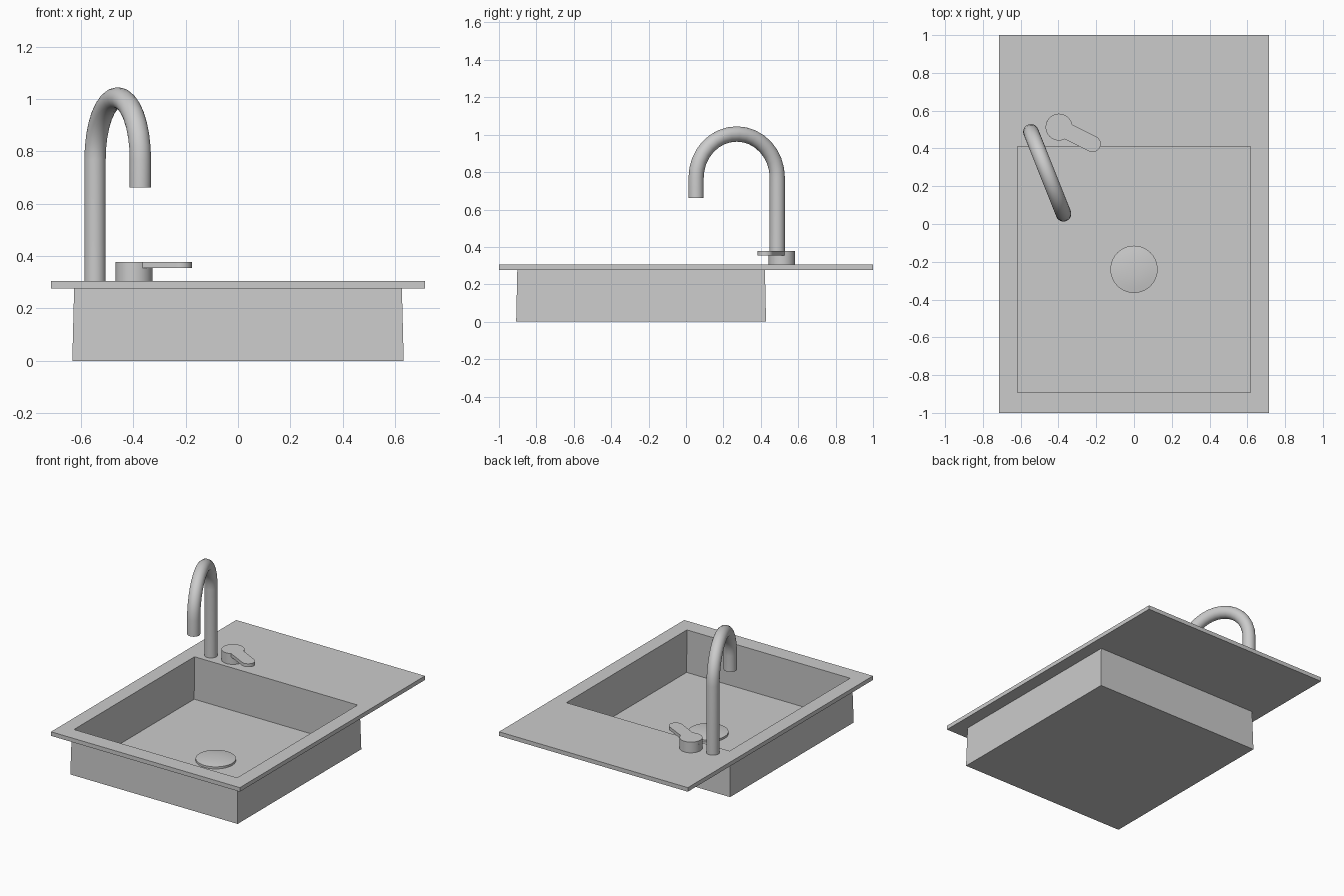
import bpy, bmesh
from math import sin, cos, pi, atan2, asin, radians
from mathutils import Vector

cube = bpy.data.objects.get("Cube")
if cube:
    bpy.data.objects.remove(cube, do_unlink=True)

steel = bpy.data.materials.new("brushed_steel")
steel.use_nodes = True
GREY = (0.6, 0.6, 0.6, 1)
steel.diffuse_color = GREY
steel.node_tree.nodes["Principled BSDF"].inputs["Base Color"].default_value = GREY


def finish(obj, smooth=True):
    obj.data.materials.append(steel)
    if smooth:
        bpy.ops.object.select_all(action="DESELECT")
        obj.select_set(True)
        bpy.context.view_layer.objects.active = obj
        bpy.ops.object.shade_smooth_by_angle(angle=radians(35))
    return obj


def loft(name, rings, smooth=True):
    """Skin a list of equal-length point rings and cap both ends."""
    bm = bmesh.new()
    loops = [[bm.verts.new(p) for p in ring] for ring in rings]
    for a, b in zip(loops, loops[1:]):
        for i in range(len(a)):
            j = (i + 1) % len(a)
            bm.faces.new((a[i], a[j], b[j], b[i]))
    bm.faces.new(loops[0])
    bm.faces.new(loops[-1])
    bmesh.ops.recalc_face_normals(bm, faces=bm.faces)
    mesh = bpy.data.meshes.new(name)
    bm.to_mesh(mesh)
    bm.free()
    obj = bpy.data.objects.new(name, mesh)
    bpy.context.collection.objects.link(obj)
    return finish(obj, smooth)


def rect(hx, hy, cy, z):
    return [(sx * hx, cy + sy * hy, z)
            for sx, sy in ((-1, -1), (1, -1), (1, 1), (-1, 1))]


def circle(x, y, r, z, n=32):
    return [(x + r * cos(2 * pi * i / n), y + r * sin(2 * pi * i / n), z)
            for i in range(n)]


# Sink body: basin inside, flat worktop, then basin outside
BASIN_Y = -0.24
TOP, UNDER = 0.305, 0.277
loft("sink_body", [
    rect(0.624, 0.658, BASIN_Y, 0.01),
    rect(0.617, 0.651, BASIN_Y, TOP),
    rect(0.714, 1.0, 0, TOP),
    rect(0.714, 1.0, 0, UNDER),
    rect(0.626, 0.662, BASIN_Y, UNDER),
    rect(0.633, 0.668, BASIN_Y, 0),
], smooth=False)

# Domed drain cover
loft("drain_cover", [circle(0, BASIN_Y, r, z, 40) for r, z in (
    (0.125, 0.01), (0.125, 0.024), (0.095, 0.029), (0.06, 0.033),
    (0.03, 0.0345), (0.004, 0.035))])

# Swan-neck spout
base, tip = Vector((-0.546, 0.488, 0)), Vector((-0.373, 0.054, 0))
mid, half = (base + tip) / 2, (base - tip) / 2
ARC_Z, STEPS = 0.77, 16
up = Vector((0, 0, half.length))
path = [base + Vector((0, 0, TOP))]
for i in range(STEPS + 1):
    a = pi * i / STEPS
    path.append(mid + half * cos(a) + up * sin(a) + Vector((0, 0, ARC_Z)))
path.append(tip + Vector((0, 0, 0.662)))
side = half.normalized().cross(Vector((0, 0, 1)))
rings = []
for i, p in enumerate(path):
    along = (path[min(i + 1, len(path) - 1)] - path[max(i - 1, 0)]).normalized()
    if i <= 1:
        along = Vector((0, 0, 1))
    elif i >= len(path) - 2:
        along = Vector((0, 0, -1))
    out = along.cross(side)
    rings.append([p + (side * cos(2 * pi * k / 24) + out * sin(2 * pi * k / 24)) * 0.041
                  for k in range(24)])
loft("spout", rings)

# Tap handle: round base with a keyhole-shaped lever on top
hub, end = Vector((-0.397, 0.513)), Vector((-0.219, 0.424))
HUB_R, END_R = 0.071, 0.043
LEVER_Z, LEVER_TOP = 0.355, 0.378
loft("handle_base", [circle(hub.x, hub.y, HUB_R, z) for z in (TOP, LEVER_Z)])
heading = atan2(end.y - hub.y, end.x - hub.x)
gap = asin(END_R / HUB_R)


def arc(centre, r, start, stop, n):
    return [centre + r * Vector((cos(a), sin(a)))
            for a in (start + (stop - start) * i / n for i in range(n + 1))]


outline = arc(hub, HUB_R, heading + gap, heading + 2 * pi - gap, 28)
outline += arc(end, END_R, heading - pi / 2, heading + pi / 2, 14)
loft("handle_lever", [[(p.x, p.y, z) for p in outline] for z in (LEVER_Z, LEVER_TOP)])
